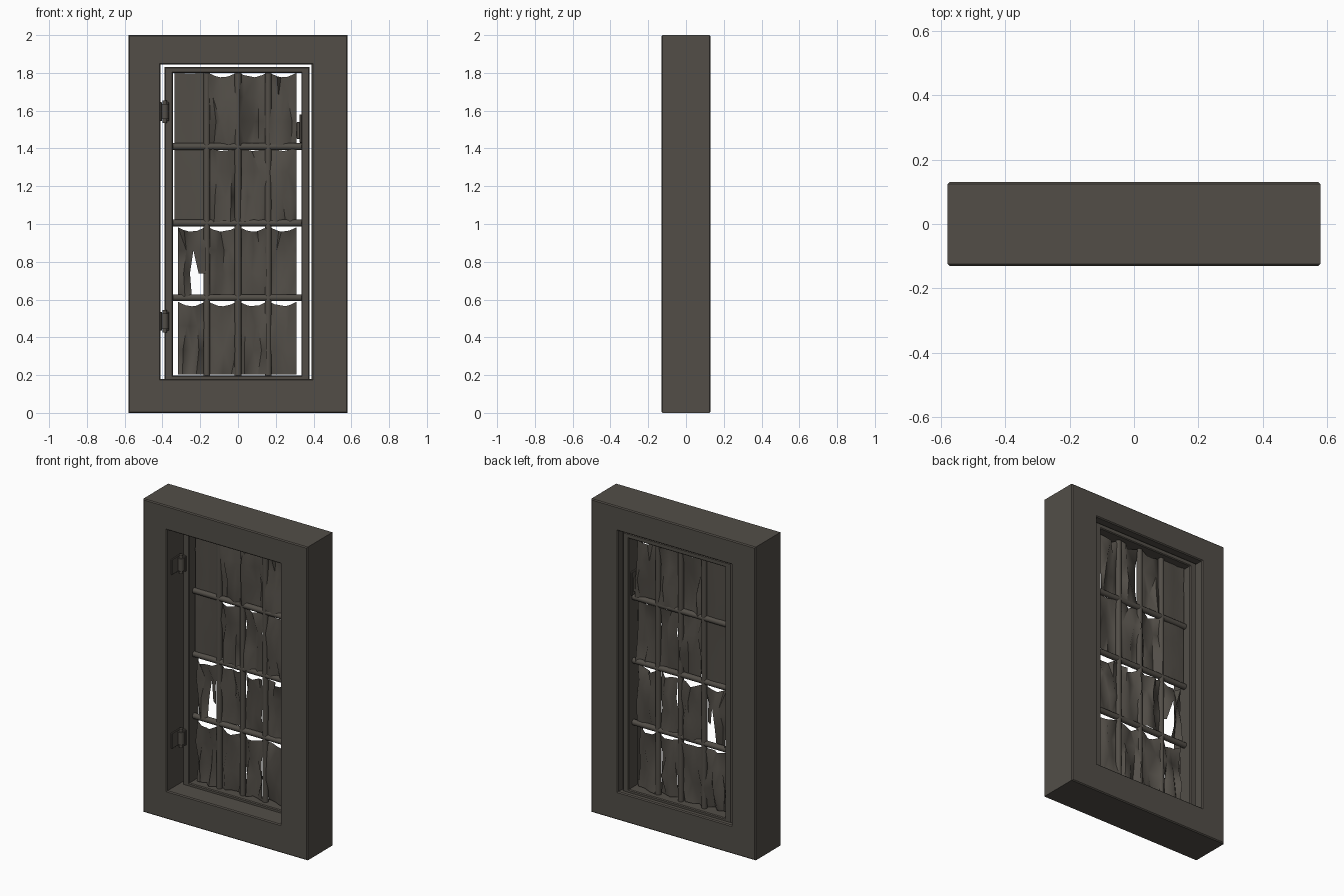
import bpy, bmesh, math, random
from mathutils import Vector, Matrix

cube = bpy.data.objects.get("Cube")
if cube:
    bpy.data.objects.remove(cube, do_unlink=True)

COLOUR = (0.085, 0.076, 0.064, 1)
iron = bpy.data.materials.new("dark_weathered_brown")
iron.use_nodes = True
iron.diffuse_color = COLOUR
iron.node_tree.nodes["Principled BSDF"].inputs["Base Color"].default_value = COLOUR
random.seed(7)


def finish(name, bm, angle=35, recalc=True):
    if recalc:
        bmesh.ops.recalc_face_normals(bm, faces=bm.faces)
    mesh = bpy.data.meshes.new(name)
    bm.to_mesh(mesh)
    bm.free()
    mesh.materials.append(iron)
    obj = bpy.data.objects.new(name, mesh)
    bpy.context.collection.objects.link(obj)
    bpy.ops.object.select_all(action='DESELECT')
    obj.select_set(True)
    bpy.context.view_layer.objects.active = obj
    bpy.ops.object.shade_smooth_by_angle(angle=math.radians(angle))
    return obj


def mitred_frame(name, outer, inner, y0, y1, bevel):
    """Rectangular ring with chamfered edges; outer/inner are (x0, x1, z0, z1)."""
    def loop(rect, grow, y):
        x0, x1, z0, z1 = rect
        return [(x0 - grow, y, z0 - grow), (x1 + grow, y, z0 - grow),
                (x1 + grow, y, z1 + grow), (x0 - grow, y, z1 + grow)]
    b = bevel
    profile = [(outer, 0, y1 - b), (outer, 0, y0 + b), (outer, -b, y0), (inner, b, y0),
               (inner, 0, y0 + b), (inner, 0, y1 - b), (inner, b, y1), (outer, -b, y1)]
    bm = bmesh.new()
    rings = [[bm.verts.new(p) for p in loop(*row)] for row in profile]
    for a, c in zip(rings, rings[1:] + rings[:1]):
        for i in range(4):
            j = (i + 1) % 4
            bm.faces.new((a[i], a[j], c[j], c[i]))
    return finish(name, bm)


def rod(name, start, end, radius, sides=12):
    a, b = Vector(start), Vector(end)
    turn = (b - a).to_track_quat('Z', 'Y').to_matrix().to_4x4()
    bm = bmesh.new()
    bmesh.ops.create_cone(bm, cap_ends=True, segments=sides, radius1=radius, radius2=radius,
                          depth=(b - a).length, matrix=Matrix.Translation((a + b) / 2) @ turn)
    return finish(name, bm)


def block(name, low, high):
    a, b = Vector(low), Vector(high)
    bm = bmesh.new()
    bmesh.ops.create_cube(bm, size=1, matrix=Matrix.Translation((a + b) / 2)
                          @ Matrix.Diagonal((*(b - a), 1)))
    bmesh.ops.bevel(bm, geom=bm.edges[:], offset=0.003, segments=1, affect='EDGES')
    return finish(name, bm)


def crumpled_pane(name, x0, x1, z0, z1, depth, missing=False):
    """Thin sheet with random, mostly vertical folds and uneven ends."""
    nx, nz = 4, 3
    bm = bmesh.new()
    grid = []
    folds = [random.uniform(-depth, depth) for _ in range(nx + 1)]
    for k in range(nz + 1):
        row = []
        for i in range(nx + 1):
            u, v = i / nx, k / nz
            if 0 < i < nx:
                u += random.uniform(-0.09, 0.09) * min(1, depth * 50)
            y = PANE_Y + folds[i] * 0.6 + random.uniform(-depth, depth) * 0.7
            sag = 0.02 * math.sin(math.pi * u) if k == nz else 0
            row.append(bm.verts.new((x0 + (x1 - x0) * u, y, z0 + (z1 - z0) * v - sag * depth * 40)))
        grid.append(row)
    for k in range(nz):
        for i in range(nx):
            a, b, c, d = grid[k][i], grid[k][i + 1], grid[k + 1][i + 1], grid[k + 1][i]
            # Torn triangle in the broken pane
            if missing and i == nx - 2 and k < 2:
                if k == 0:
                    continue
                bm.faces.new((b, c, d))
            elif missing and i == nx - 1 and k == 0:
                continue
            elif (i + k) % 2:
                bm.faces.new((a, b, c))
                bm.faces.new((a, c, d))
            else:
                bm.faces.new((a, b, d))
                bm.faces.new((b, c, d))
    return finish(name, bm, 70)


# Outer surround and the inner casement
mitred_frame("surround", (-0.58, 0.58, 0, 2), (-0.41, 0.39, 0.18, 1.845), -0.13, 0.13, 0.006)
mitred_frame("casement", (-0.39, 0.378, 0.165, 1.832), (-0.345, 0.335, 0.198, 1.8),
             0.0, 0.1, 0.005)

# Bars
PANE_Y = 0.05
BARS_X = (-0.165, 0.0, 0.16)
BARS_Z = (0.61, 1.005, 1.41)
for n, x in enumerate(BARS_X, 1):
    rod(f"upright_bar_{n}", (x, PANE_Y, 0.185), (x, PANE_Y, 1.81), 0.018)
for n, z in enumerate(BARS_Z, 1):
    rod(f"cross_bar_{n}", (-0.35, PANE_Y, z), (0.34, PANE_Y, z), 0.018)

# Panes, looser and smaller in the lower rows
xs = (-0.345, *BARS_X, 0.335)
zs = (0.198, *BARS_Z, 1.8)
for r in range(4):
    for c in range(4):
        flat = c == 0 and r > 1
        left = 0.027 if c == 0 and r < 2 else 0.008
        right = 0.025 if c == 3 else 0.008
        top = 0.022 if r < 2 else 0.0
        crumpled_pane(f"pane_{r + 1}_{c + 1}", xs[c] + left, xs[c + 1] - right,
                      zs[r] + 0.006, zs[r + 1] - top,
                      0.003 if flat else 0.03, missing=(r == 1 and c == 0))

# Hinges on the right side of the casement
for side, z in (("lower", 0.485), ("upper", 1.595)):
    rod(f"{side}_hinge_pin", (-0.388, -0.02, z - 0.06), (-0.388, -0.02, z + 0.06), 0.012)
    rod(f"{side}_hinge_barrel", (-0.388, -0.02, z - 0.04), (-0.388, -0.02, z + 0.04), 0.02)
    block(f"{side}_hinge_leaf", (-0.412, -0.09, z - 0.05), (-0.402, 0.0, z + 0.05))
    block(f"{side}_hinge_strap", (-0.39, -0.012, z - 0.05), (-0.365, 0.003, z + 0.05))

# Latch on the opposite stile
block("latch_plate", (0.325, 0.02, 1.43), (0.338, 0.08, 1.58))
block("latch_bolt", (0.31, 0.035, 1.45), (0.33, 0.065, 1.54))
